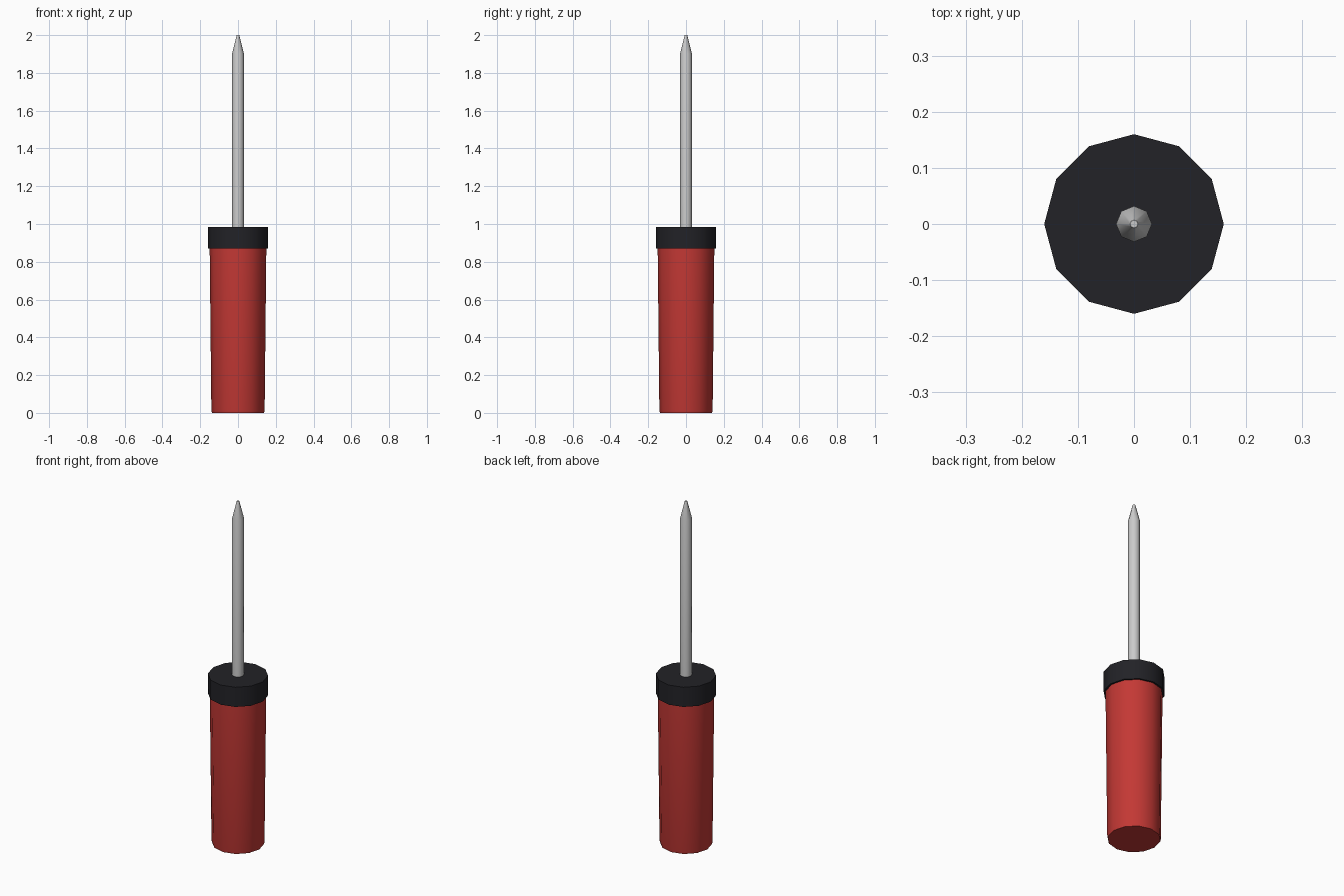
import bpy
import bmesh
import math

if "Cube" in bpy.data.objects:
    bpy.data.objects.remove(bpy.data.objects["Cube"])


def lathe(name, profile, sides, color=None):
    """Closed solid of revolution from (radius, z) points, with capped ends."""
    bm = bmesh.new()
    rings = []
    for r, z in profile:
        rings.append([bm.verts.new((r * math.cos(2 * math.pi * i / sides),
                                    r * math.sin(2 * math.pi * i / sides), z))
                      for i in range(sides)])
    for a, b in zip(rings, rings[1:]):
        for i in range(sides):
            j = (i + 1) % sides
            bm.faces.new((a[i], a[j], b[j], b[i]))
    bm.faces.new(rings[0][::-1])
    bm.faces.new(rings[-1])
    mesh = bpy.data.meshes.new(name)
    bm.to_mesh(mesh)
    bm.free()
    obj = bpy.data.objects.new(name, mesh)
    bpy.context.collection.objects.link(obj)
    if color:
        mat = bpy.data.materials.new(name + "_color")
        mat.diffuse_color = color
        mat.use_nodes = True
        mat.node_tree.nodes["Principled BSDF"].inputs["Base Color"].default_value = mat.diffuse_color
        mesh.materials.append(mat)
    bpy.ops.object.select_all(action='DESELECT')
    obj.select_set(True)
    bpy.context.view_layer.objects.active = obj
    bpy.ops.object.shade_smooth_by_angle(angle=math.radians(46))
    return obj


# Gently flared red grip
lathe("handle", [(0.138, 0), (0.141, 0.012), (0.15, 0.875)], 12, (0.55, 0.04, 0.035, 1))

# Black collar
lathe("collar", [(0.16, 0.87), (0.16, 0.985)], 12, (0.016, 0.016, 0.02, 1))

# Steel shaft with tapered tip
lathe("shaft", [(0.032, 0.95), (0.032, 1.9), (0.007, 2.0)], 8)
